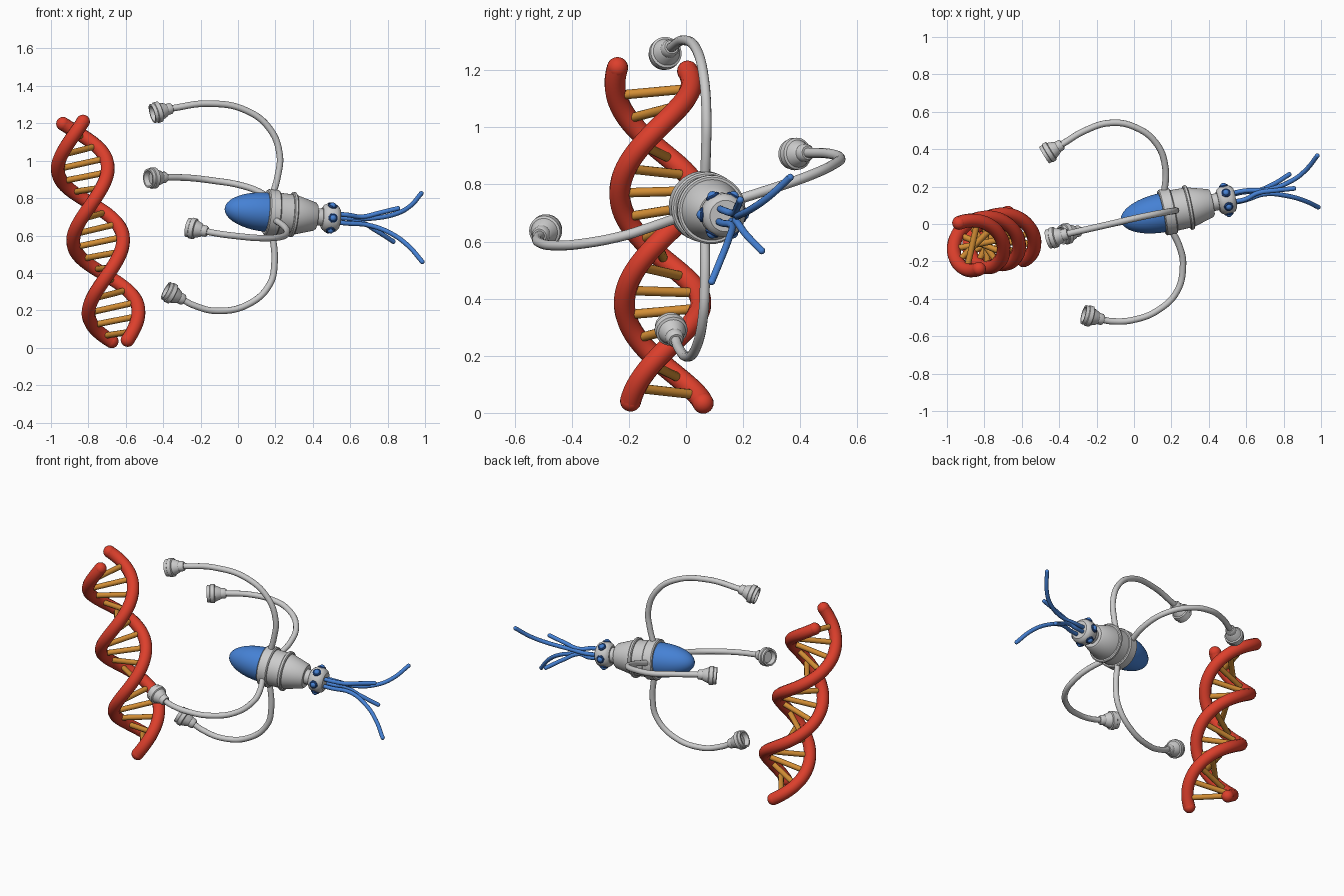
import bpy, bmesh
from math import sin, cos, pi, radians
from mathutils import Vector, Matrix

if "Cube" in bpy.data.objects:
    bpy.data.objects.remove(bpy.data.objects["Cube"])


def material(name, rgb):
    m = bpy.data.materials.new(name)
    m.diffuse_color = (*rgb, 1)
    m.use_nodes = True
    m.node_tree.nodes["Principled BSDF"].inputs["Base Color"].default_value = m.diffuse_color
    return m


RED = material("red", (0.72, 0.05, 0.025))
ORANGE = material("orange", (0.65, 0.27, 0.035))
BLUE = material("blue", (0.06, 0.22, 0.66))
NAVY = material("dark_blue", (0.02, 0.08, 0.30))


def finish(ob, mat=None, angle=35):
    if mat:
        ob.data.materials.append(mat)
    bpy.ops.object.select_all(action='DESELECT')
    ob.select_set(True)
    bpy.context.view_layer.objects.active = ob
    if ob.type == 'CURVE':
        bpy.ops.object.convert(target='MESH')
        ob = bpy.context.object
    bpy.ops.object.shade_smooth_by_angle(angle=radians(angle))
    return ob


def link(name, bm, mat=None):
    bmesh.ops.recalc_face_normals(bm, faces=bm.faces)
    me = bpy.data.meshes.new(name)
    bm.to_mesh(me)
    bm.free()
    ob = bpy.data.objects.new(name, me)
    bpy.context.collection.objects.link(ob)
    return finish(ob, mat)


def frame(origin, direction):
    return Matrix.Translation(origin) @ Vector(direction).to_track_quat('Z', 'Y').to_matrix().to_4x4()


def lathe(name, profile, origin, direction, mat=None, n=40):
    """Spin (distance along axis, radius) points around an axis."""
    bm = bmesh.new()
    vs = [bm.verts.new((r, 0, s)) for s, r in profile]
    es = [bm.edges.new(p) for p in zip(vs, vs[1:])]
    bmesh.ops.spin(bm, geom=vs + es, axis=(0, 0, 1), cent=(0, 0, 0), angle=2 * pi, steps=n)
    bmesh.ops.remove_doubles(bm, verts=bm.verts, dist=1e-5)
    bm.transform(frame(origin, direction))
    return link(name, bm, mat)


def ball(bm, p, r):
    bmesh.ops.create_uvsphere(bm, u_segments=20, v_segments=12, radius=r,
                              matrix=Matrix.Translation(p))


def tube(name, pts, r, mat=None, poly=False):
    cu = bpy.data.curves.new(name, 'CURVE')
    cu.dimensions = '3D'
    cu.bevel_depth, cu.bevel_resolution, cu.resolution_u = r, 4, 10
    cu.use_fill_caps = True
    sp = cu.splines.new('POLY' if poly else 'BEZIER')
    dst = sp.points if poly else sp.bezier_points
    dst.add(len(pts) - 1)
    for d, p in zip(dst, pts):
        if poly:
            d.co = (*p, 1)
        else:
            d.co = p
            d.handle_left_type = d.handle_right_type = 'AUTO'
    ob = bpy.data.objects.new(name, cu)
    bpy.context.collection.objects.link(ob)
    return finish(ob, mat, 60)


# Double helix: two strands with round ends, joined by rungs
top, bottom = Vector((-0.882, -0.117, 1.203)), Vector((-0.633, -0.067, 0.038))
axis = (top - bottom).normalized()
side_x = (Vector((1, 0, 0)) - axis * axis.x).normalized()
side_y = axis.cross(side_x)


def helix(t, phase):
    a = radians(-66 - 545 * t) + phase
    return top.lerp(bottom, t) + 0.134 * (cos(a) * side_x + sin(a) * side_y)


for k, phase in enumerate((0, pi)):
    pts = [helix(i / 110, phase) for i in range(111)]
    tube(f"helix_strand_{k + 1}", pts, 0.037, RED, poly=True)
    bm = bmesh.new()
    ball(bm, pts[0], 0.037)
    ball(bm, pts[-1], 0.037)
    link(f"helix_strand_ends_{k + 1}", bm, RED)

for i in range(16):
    t = 0.068 + 0.9 * i / 15
    tube(f"helix_rung_{i + 1}", [helix(t, 0), helix(t, pi)], 0.0165, ORANGE, poly=True)

# Robot body, turned around its own tilted axis
C = Vector((0.18, 0.066, 0.722))
D = Vector((1, 0.2, -0.09)).normalized()
nose = [(-0.02 - 0.236 * cos(a), 0.105 * sin(a)) for a in [pi / 2 * i / 14 for i in range(15)]]
lathe("nose_dome", nose + [(-0.02, 0)], C, D, BLUE)
lathe("collar", [(-0.032, 0.10), (-0.032, 0.118), (-0.026, 0.124), (0.026, 0.124),
                 (0.032, 0.118), (0.032, 0.10)], C, D)
lathe("body", [(-0.02, 0), (-0.02, 0.112), (0.10, 0.108), (0.13, 0.106), (0.235, 0.076),
               (0.243, 0.068), (0.243, 0)], C, D)
lathe("body_ring", [(0.103, 0.10), (0.103, 0.115), (0.108, 0.121), (0.120, 0.121),
                    (0.125, 0.115), (0.125, 0.10)], C, D)
lathe("neck", [(0.23, 0), (0.23, 0.046), (0.29, 0.046), (0.29, 0)], C, D)
lathe("sensor_ring", [(0.275, 0), (0.275, 0.055), (0.285, 0.068), (0.300, 0.076), (0.342, 0.076),
                      (0.358, 0.068), (0.368, 0.055), (0.368, 0)], C, D)

# Six sensor eyes with dark sockets
up = (Vector((0, 0, 1)) - D * D.z).normalized()
across = D.cross(up)
for i in range(6):
    a = pi / 3 * i
    out = cos(a) * across + sin(a) * up
    p = C + D * 0.321 + out * 0.070
    lathe(f"eye_socket_{i + 1}", [(-0.01, 0), (-0.01, 0.025), (0.008, 0.025), (0.012, 0.020),
                                  (0.012, 0)], p, out, NAVY, 20)
    bm = bmesh.new()
    ball(bm, p + out * 0.004, 0.019)
    link(f"eye_{i + 1}", bm, BLUE)

# Trailing tentacles
tails = [
    [(0.72, 0.185, 0.692), (0.85, 0.235, 0.718), (0.92, 0.29, 0.757), (0.98, 0.365, 0.825)],
    [(0.66, 0.165, 0.700), (0.76, 0.180, 0.722), (0.855, 0.19, 0.745)],
    [(0.65, 0.175, 0.672), (0.74, 0.210, 0.625), (0.83, 0.265, 0.568)],
    [(0.70, 0.160, 0.655), (0.82, 0.150, 0.610), (0.91, 0.125, 0.545), (0.985, 0.09, 0.46)],
]
for i, pts in enumerate(tails):
    a = (0.2, 2.2, -0.7, -2.4)[i]
    root = C + D * 0.36 + 0.03 * (cos(a) * Vector((0, 1, 0)) + sin(a) * up)
    tube(f"tentacle_{i + 1}", [root, root + D * 0.06] + pts, 0.0125, BLUE)
    bm = bmesh.new()
    ball(bm, pts[-1], 0.0125)
    link(f"tentacle_tip_{i + 1}", bm, BLUE)

# Four curved arms, each ending in a stepped suction cup
arms = {
    "upper": ([(0.18, 0.066, 0.80), (0.213, 0.07, 0.92), (0.223, 0.072, 1.03), (0.17, 0.063, 1.17),
               (0.04, 0.038, 1.27), (-0.16, -0.008, 1.305), (-0.36, -0.053, 1.279)],
              (-0.462, -0.082, 1.25)),
    "lower": ([(0.18, 0.066, 0.64), (0.195, 0.066, 0.45), (0.17, 0.06, 0.34), (0.06, 0.038, 0.235),
               (-0.11, 0.003, 0.197), (-0.24, -0.026, 0.228), (-0.295, -0.037, 0.257)],
              (-0.385, -0.058, 0.305)),
    "back": ([(0.16, 0.15, 0.737), (0.168, 0.30, 0.785), (0.12, 0.43, 0.83), (0.0, 0.52, 0.872),
              (-0.13, 0.54, 0.893), (-0.26, 0.50, 0.908), (-0.39, 0.423, 0.911)],
             (-0.485, 0.365, 0.905)),
    "front": ([(0.19, -0.01, 0.69), (0.25, -0.14, 0.645), (0.262, -0.22, 0.62), (0.23, -0.36, 0.593),
               (0.13, -0.46, 0.586), (0.0, -0.512, 0.596), (-0.12, -0.52, 0.612), (-0.17, -0.511, 0.622)],
              (-0.27, -0.484, 0.644)),
}
cup = [(-0.008, 0), (-0.008, 0.024), (0, 0.030), (0.022, 0.031), (0.028, 0.036), (0.058, 0.048),
       (0.062, 0.056), (0.085, 0.057), (0.088, 0.052), (0.106, 0.052), (0.106, 0.042),
       (0.080, 0.034), (0.080, 0)]
for name, (pts, mouth) in arms.items():
    tube(f"{name}_arm", pts, 0.0175)
    lathe(f"{name}_suction_cup", cup, pts[-1], Vector(mouth) - Vector(pts[-1]), n=32)
